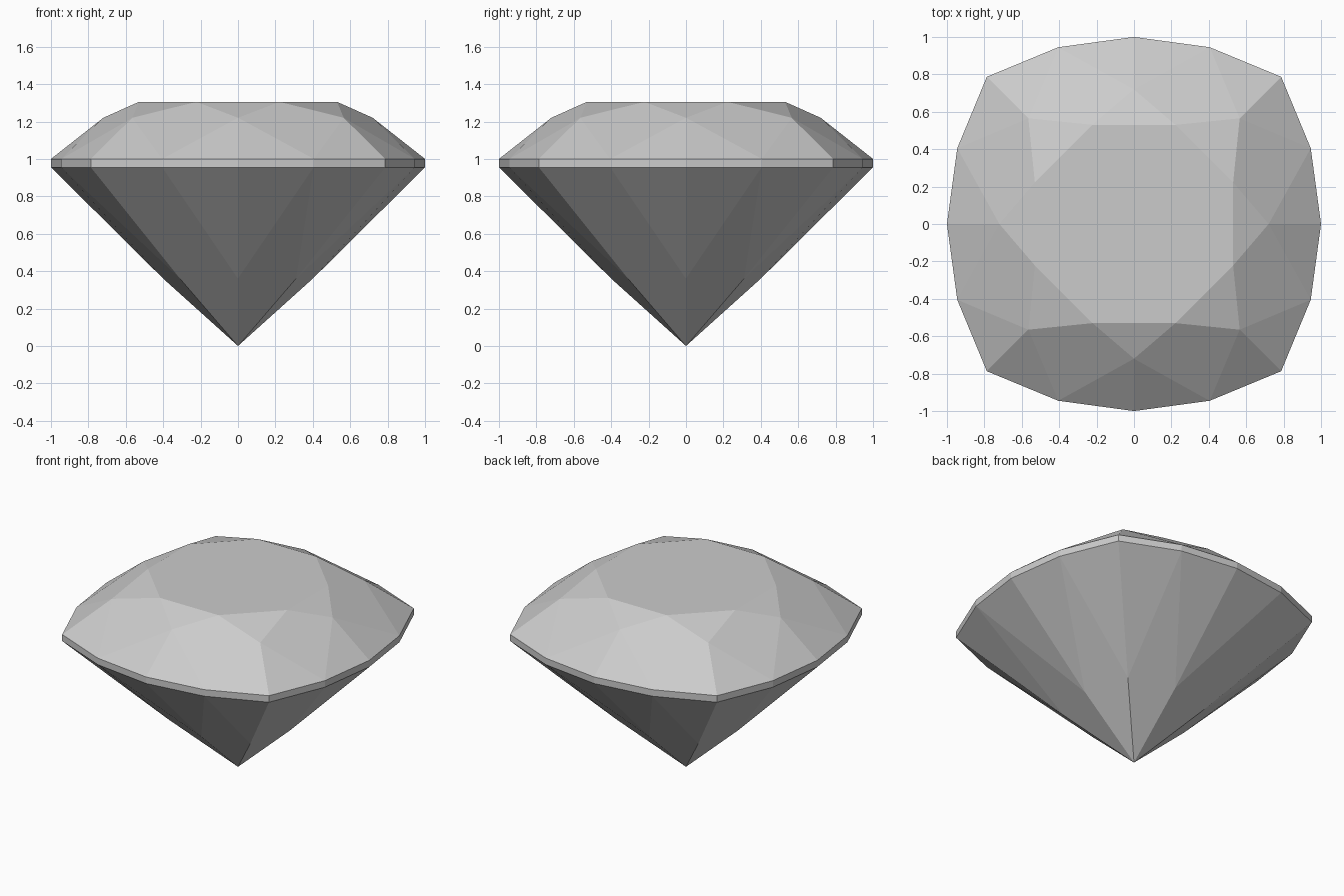
import bpy, bmesh
from mathutils import Vector, Matrix
from math import radians

cube = bpy.data.objects.get("Cube")
if cube:
    bpy.data.objects.remove(cube, do_unlink=True)

mat = bpy.data.materials.new("pale_grey_gem")
mat.use_nodes = True
GREY = (0.6, 0.6, 0.6, 1)
mat.diffuse_color = GREY
mat.node_tree.nodes["Principled BSDF"].inputs["Base Color"].default_value = GREY

bm = bmesh.new()


def ring(points):
    """Repeat a quarter of points around z, returned in turning order."""
    return [bm.verts.new(Matrix.Rotation(radians(90 * q), 3, "Z") @ Vector(p))
            for q in range(4) for p in points]


def girdle_ring(z):
    return ring([(1, 0, z), (0.945, 0.405, z), (0.787, 0.787, z), (0.405, 0.945, z)])


# Rings of corners, from the flat top down to the point
table = ring([(0.53, 0.222, 1.305), (0.222, 0.53, 1.305)])
star = ring([(0.72, 0, 1.22), (0.565, 0.565, 1.22)])
upper = girdle_ring(1.0)
lower = girdle_ring(0.955)
pavilion = ring([(0.4, 0, 0.36), (0.31, 0.31, 0.36)])
culet = bm.verts.new((0, 0, 0))

# Girdle band and flat table
bm.faces.new(table)
for i in range(16):
    j = (i + 1) % 16
    bm.faces.new((lower[i], lower[j], upper[j], upper[i]))

# Facets repeated in eight sectors
for i in range(8):
    j = (i + 1) % 8
    a, b, c = 2 * i, 2 * i + 1, 2 * j
    # Crown: star, kite and girdle facets
    bm.faces.new((table[i - 1], star[i], table[i]))
    bm.faces.new((table[i], star[i], upper[b], star[j]))
    bm.faces.new((star[i], upper[a], upper[b]))
    bm.faces.new((star[j], upper[b], upper[c]))
    # Pavilion: girdle and long main facets
    bm.faces.new((pavilion[i], lower[b], lower[a]))
    bm.faces.new((pavilion[j], lower[c], lower[b]))
    bm.faces.new((culet, pavilion[j], lower[b], pavilion[i]))

bmesh.ops.recalc_face_normals(bm, faces=bm.faces)
mesh = bpy.data.meshes.new("cut_gem")
bm.to_mesh(mesh)
bm.free()
mesh.materials.append(mat)
gem = bpy.data.objects.new("cut_gem", mesh)
bpy.context.collection.objects.link(gem)
